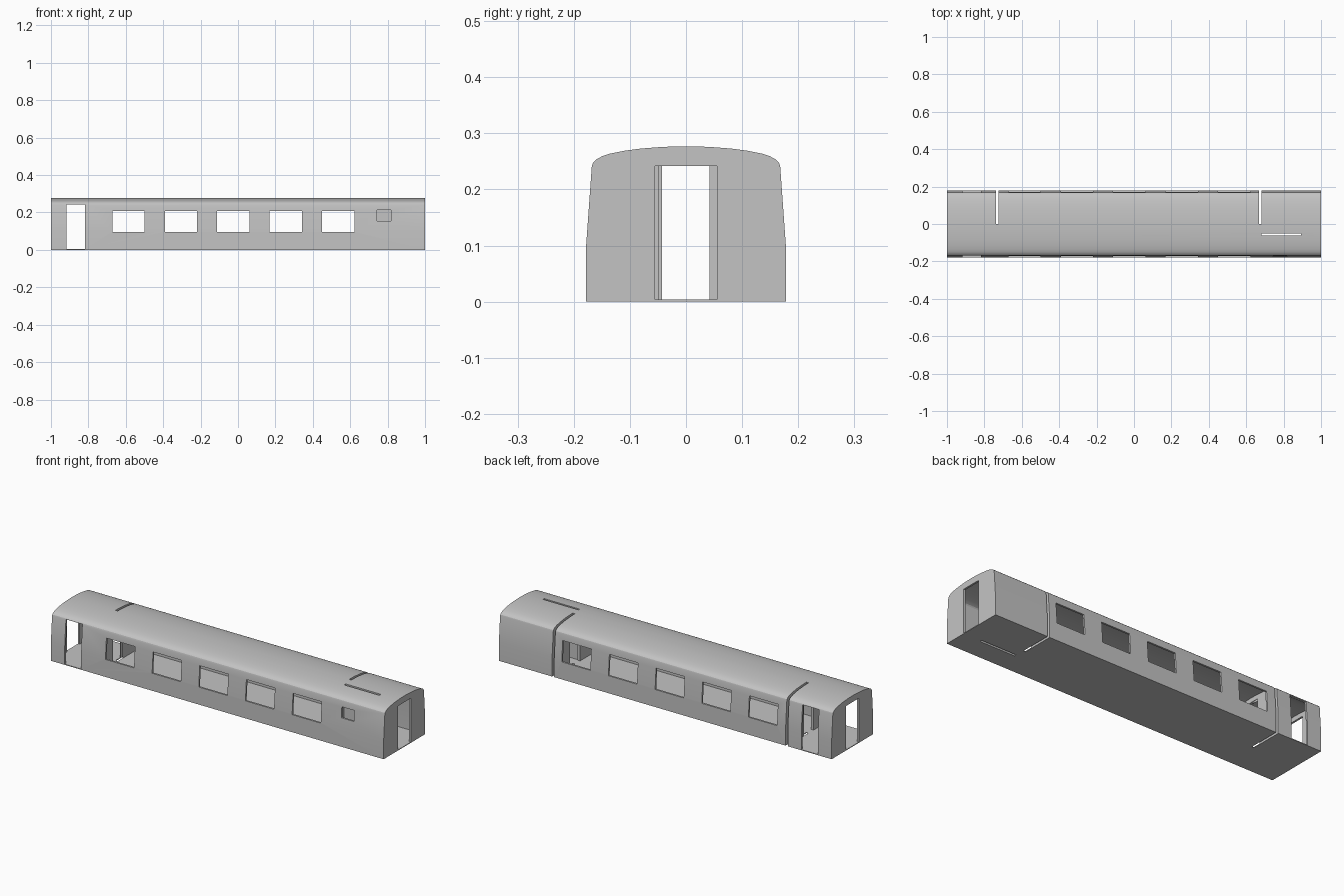
import bpy, bmesh, math

if "Cube" in bpy.data.objects:
    bpy.data.objects.remove(bpy.data.objects["Cube"])

grey = bpy.data.materials.new("plain grey")
grey.diffuse_color = (0.55, 0.55, 0.55, 1)
grey.use_nodes = True
grey.node_tree.nodes["Principled BSDF"].inputs["Base Color"].default_value = grey.diffuse_color

# Half cross-section of the body: (y, z) from floor to roof centre
OUTER = [(.178, 0), (.178, .1), (.168, .24), (.166, .247), (.16, .2535), (.15, .259),
         (.135, .264), (.11, .269), (.08, .273), (.04, .276), (0, .277)]
INNER = [(.168, .004), (.168, .1), (.158, .238), (.154, .244), (.145, .249),
         (.13, .2545), (.105, .2595), (.075, .263), (.04, .266), (0, .267)]


def make(name, bm):
    bmesh.ops.recalc_face_normals(bm, faces=bm.faces)
    me = bpy.data.meshes.new(name)
    bm.to_mesh(me)
    bm.free()
    me.materials.append(grey)
    ob = bpy.data.objects.new(name, me)
    bpy.context.collection.objects.link(ob)
    return ob


def extrude(name, half, x0, x1):
    """Mirror a half profile and extrude it along x."""
    loop = half + [(-y, z) for y, z in reversed(half[:-1])]
    bm = bmesh.new()
    a = [bm.verts.new((x0, y, z)) for y, z in loop]
    b = [bm.verts.new((x1, y, z)) for y, z in loop]
    n = len(loop)
    bm.faces.new(a)
    bm.faces.new(b)
    for i in range(n):
        j = (i + 1) % n
        bm.faces.new((a[i], a[j], b[j], b[i]))
    return make(name, bm)


def box(name, x0, x1, y0, y1, z0, z1):
    bm = bmesh.new()
    bmesh.ops.create_cube(bm, size=1)
    for v in bm.verts:
        v.co = ((x0 + x1) / 2 + v.co.x * (x1 - x0),
                (y0 + y1) / 2 + v.co.y * (y1 - y0),
                (z0 + z1) / 2 + v.co.z * (z1 - z0))
    return make(name, bm)


def cut(ob, cutter):
    """Subtract the cutter, bake the result and remove the cutter."""
    m = ob.modifiers.new("cut", 'BOOLEAN')
    m.operation, m.solver, m.object = 'DIFFERENCE', 'EXACT', cutter
    dg = bpy.context.evaluated_depsgraph_get()
    me = bpy.data.meshes.new_from_object(ob.evaluated_get(dg))
    ob.modifiers.clear()
    ob.data = me
    bpy.data.objects.remove(cutter)


# Hollow carriage body
body = extrude("carriage_body", OUTER, -1, 1)
cut(body, extrude("cavity", INNER, -.99, .99))

# Five windows through both sides, small washroom window on the front only
for i in range(5):
    x = -.586 + i * .2805
    cut(body, box("window", x - .086, x + .086, -.3, .3, .095, .208))
cut(body, box("small_window", .743, .818, -.3, -.1, .155, .213))

# Side doors at one end and gangway openings at both ends
cut(body, box("side_door", -.917, -.818, -.3, .3, .004, .243))
cut(body, box("end_door", -1.1, 1.1, -.055, .055, .004, .242))

# Partitions with a central doorway
PART_X = (-.73, .674)
walls = []
for x, name in zip(PART_X, ("vestibule_partition", "washroom_partition")):
    p = extrude(name, INNER, x - .0075, x + .0075)
    cut(p, box("doorway", x - .1, x + .1, -.043, .042, -.1, .242))
    walls.append(p)

# Washroom side wall beside the corridor
walls.append(box("washroom_side_wall", .68, .896, -.0625, -.0485, .004, .264))

# Narrow slots through roof, floor and side along the partition lines
for x, p in zip(PART_X, walls):
    for ob in (body, p):
        cut(ob, box("slot", x - .0065, x + .0065, 0, .3, -.1, .4))
for ob in (body, walls[2]):
    cut(ob, box("slot", .682, .894, -.0615, -.0495, -.1, .4))

# Smooth the curved roof, keep edges sharp
for ob in [body] + walls:
    bpy.ops.object.select_all(action='DESELECT')
    ob.select_set(True)
    bpy.context.view_layer.objects.active = ob
    bpy.ops.object.shade_smooth_by_angle(angle=math.radians(25))
